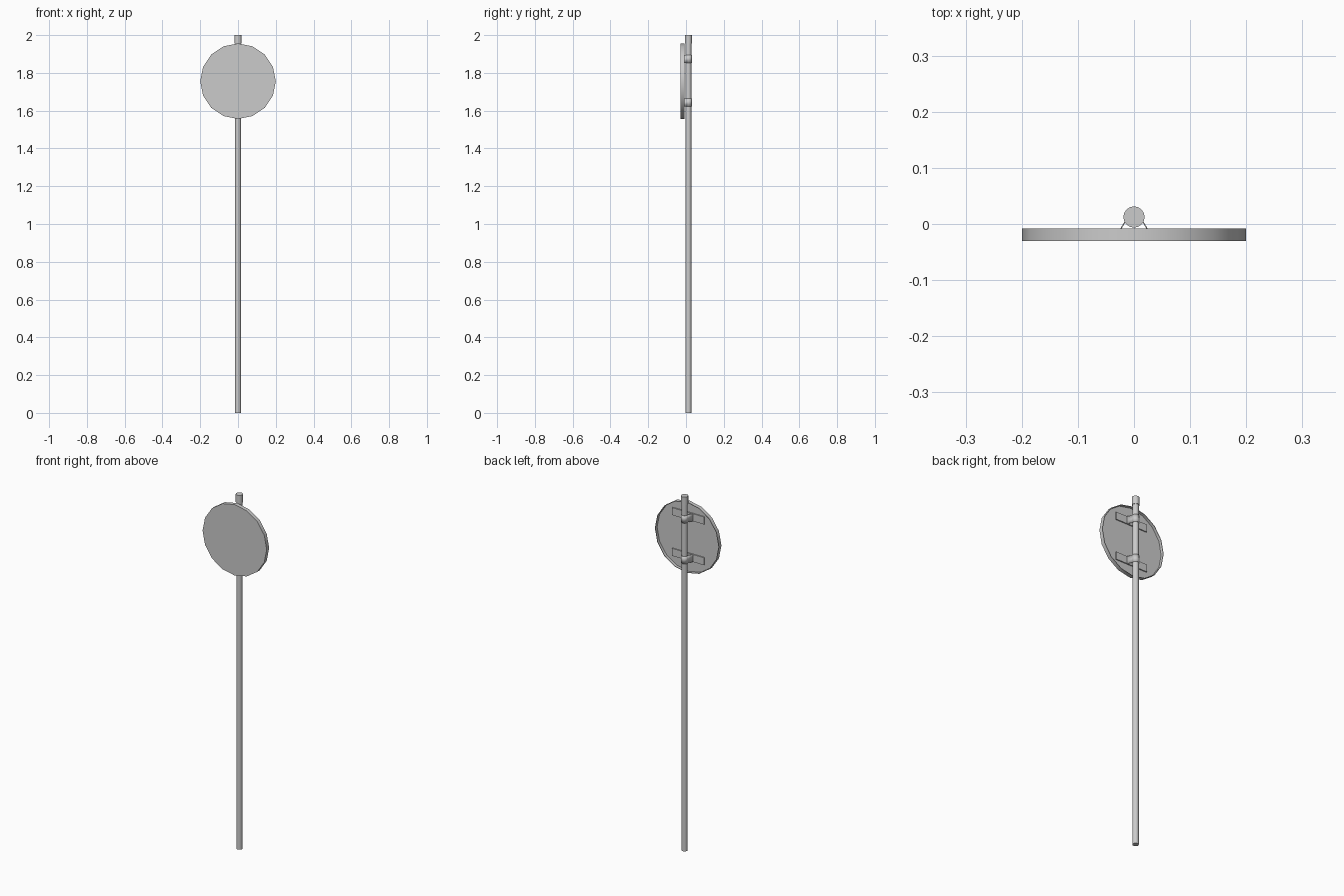
import bpy, bmesh
from math import radians, sin, cos, pi

if "Cube" in bpy.data.objects:
    bpy.data.objects.remove(bpy.data.objects["Cube"])

POLE_Y = 0.0125
DISC_Z = 1.756


def finish(name, bm):
    bmesh.ops.recalc_face_normals(bm, faces=bm.faces)
    mesh = bpy.data.meshes.new(name)
    bm.to_mesh(mesh)
    bm.free()
    obj = bpy.data.objects.new(name, mesh)
    bpy.context.collection.objects.link(obj)
    bpy.ops.object.select_all(action='DESELECT')
    obj.select_set(True)
    bpy.context.view_layer.objects.active = obj
    bpy.ops.object.shade_smooth_by_angle(angle=radians(35))
    return obj


def lathe(name, profile, sides, place):
    """Closed solid from (radius, height) rings; place maps (u, v, h) to xyz."""
    bm = bmesh.new()
    rings = [[bm.verts.new(place(r * cos(2 * pi * i / sides),
                                 r * sin(2 * pi * i / sides), h))
              for i in range(sides)] for r, h in profile]
    for a, b in zip(rings, rings[1:]):
        for i in range(sides):
            j = (i + 1) % sides
            bm.faces.new((a[i], a[j], b[j], b[i]))
    bm.faces.new(rings[0])
    bm.faces.new(rings[-1])
    return finish(name, bm)


def upright(u, v, h):
    return (u, v + POLE_Y, h)


def facing_front(u, v, h):
    return (u, h, v + DISC_Z)


# Pole and its slightly wider end cap
lathe("pole", [(0.016, 0), (0.016, 1.96)], 16, upright)
lathe("pole_cap", [(0.019, 1.955), (0.019, 2.0)], 16, upright)

# Round sign plate with a thin folded rim, open at the back
lathe("sign_plate", [(0.2, -0.030), (0.2, -0.008), (0.197, -0.008),
                     (0.197, -0.024)], 16, facing_front)

# Two mounting rails, each with a strap clamp around the pole
for label, z in (("upper", 1.873), ("lower", 1.643)):
    bm = bmesh.new()
    bmesh.ops.create_cube(bm, size=1)
    bmesh.ops.scale(bm, vec=(0.2, 0.007, 0.042), verts=bm.verts)
    bmesh.ops.translate(bm, vec=(0, -0.0215, z), verts=bm.verts)
    finish(label + "_rail", bm)

    angles = [radians(-25 + 230 * i / 12) for i in range(13)]
    path = [(0.031, -0.019)]
    path += [(0.0185 * cos(a), POLE_Y + 0.0185 * sin(a)) for a in angles]
    path += [(-0.031, -0.019)]
    bm = bmesh.new()
    cols = [[bm.verts.new((x, y, z + dz)) for dz in (-0.021, 0.021)]
            for x, y in path]
    for a, b in zip(cols, cols[1:]):
        bm.faces.new((a[0], b[0], b[1], a[1]))
    clamp = finish(label + "_clamp", bm)
    solid = clamp.modifiers.new("thickness", 'SOLIDIFY')
    solid.thickness = 0.0022
    solid.offset = -1
